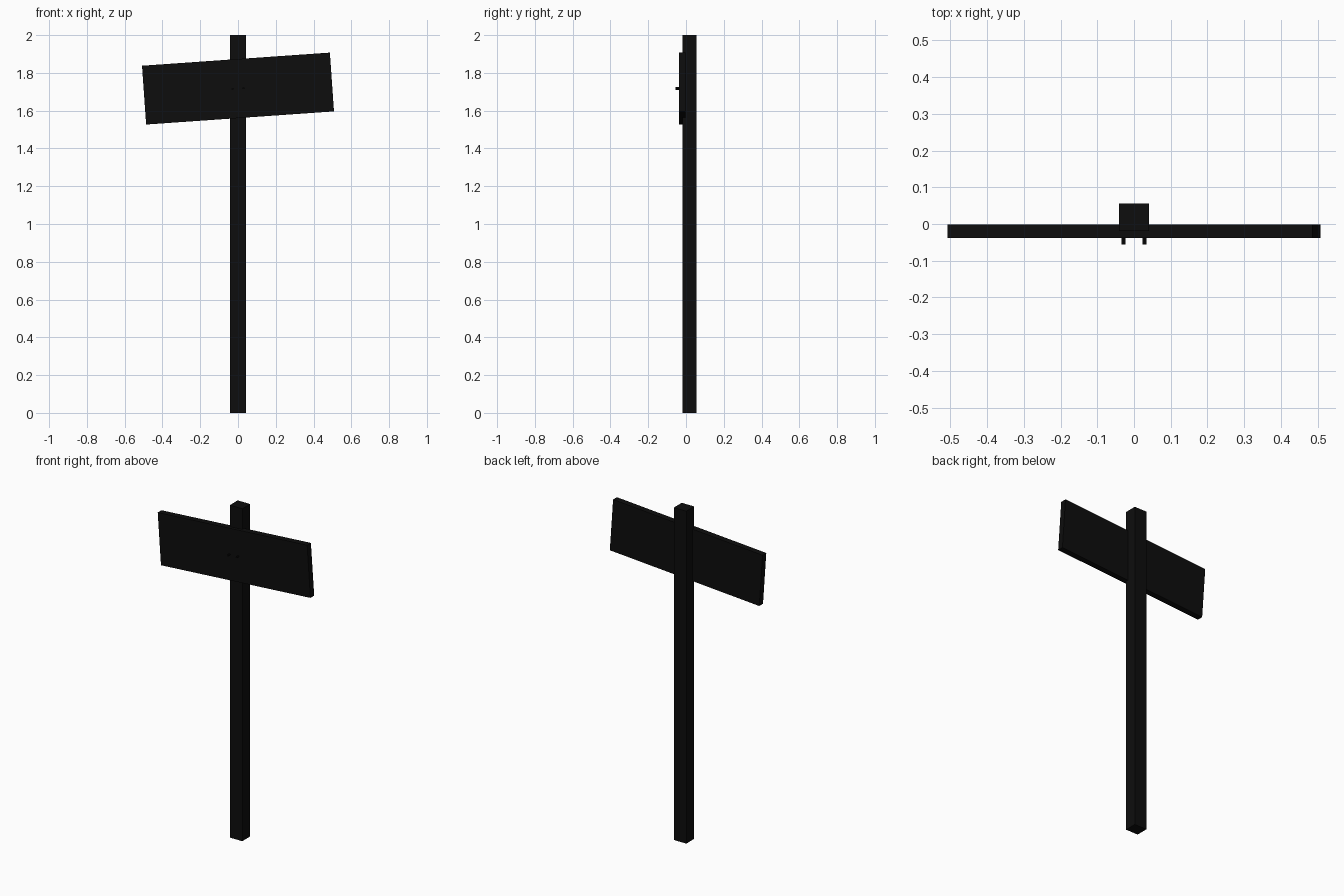
import bpy, math
from mathutils import Vector

if "Cube" in bpy.data.objects:
    bpy.data.objects.remove(bpy.data.objects["Cube"])

dark = bpy.data.materials.new("near_black")
dark.diffuse_color = (0.004, 0.004, 0.004, 1)
dark.use_nodes = True
dark.node_tree.nodes["Principled BSDF"].inputs["Base Color"].default_value = dark.diffuse_color

TILT = math.radians(4)
CENTRE = Vector((0, 0, 1.717))


def box(name, centre, size, tilt=0):
    bpy.ops.mesh.primitive_cube_add(size=1, location=centre, rotation=(0, -tilt, 0))
    ob = bpy.context.object
    ob.name = name
    ob.scale = size
    bpy.ops.object.transform_apply(location=False, rotation=False, scale=True)
    ob.data.materials.append(dark)
    return ob


# upright post, slightly notched around the board
box("post", (0, 0.019, 1), (0.083, 0.075, 2))

# tilted sign board
box("sign_board", CENTRE + Vector((0, -0.0195, 0)), (0.997, 0.036, 0.312), TILT)

# two nails through the board
for side, x in (("left", -0.029), ("right", 0.029)):
    bpy.ops.mesh.primitive_cylinder_add(
        vertices=8, radius=0.0055, depth=0.035,
        location=(x, -0.0385, CENTRE.z + x * math.tan(TILT)),
        rotation=(math.pi / 2, 0, 0))
    nail = bpy.context.object
    nail.name = side + "_nail"
    nail.data.materials.append(dark)
